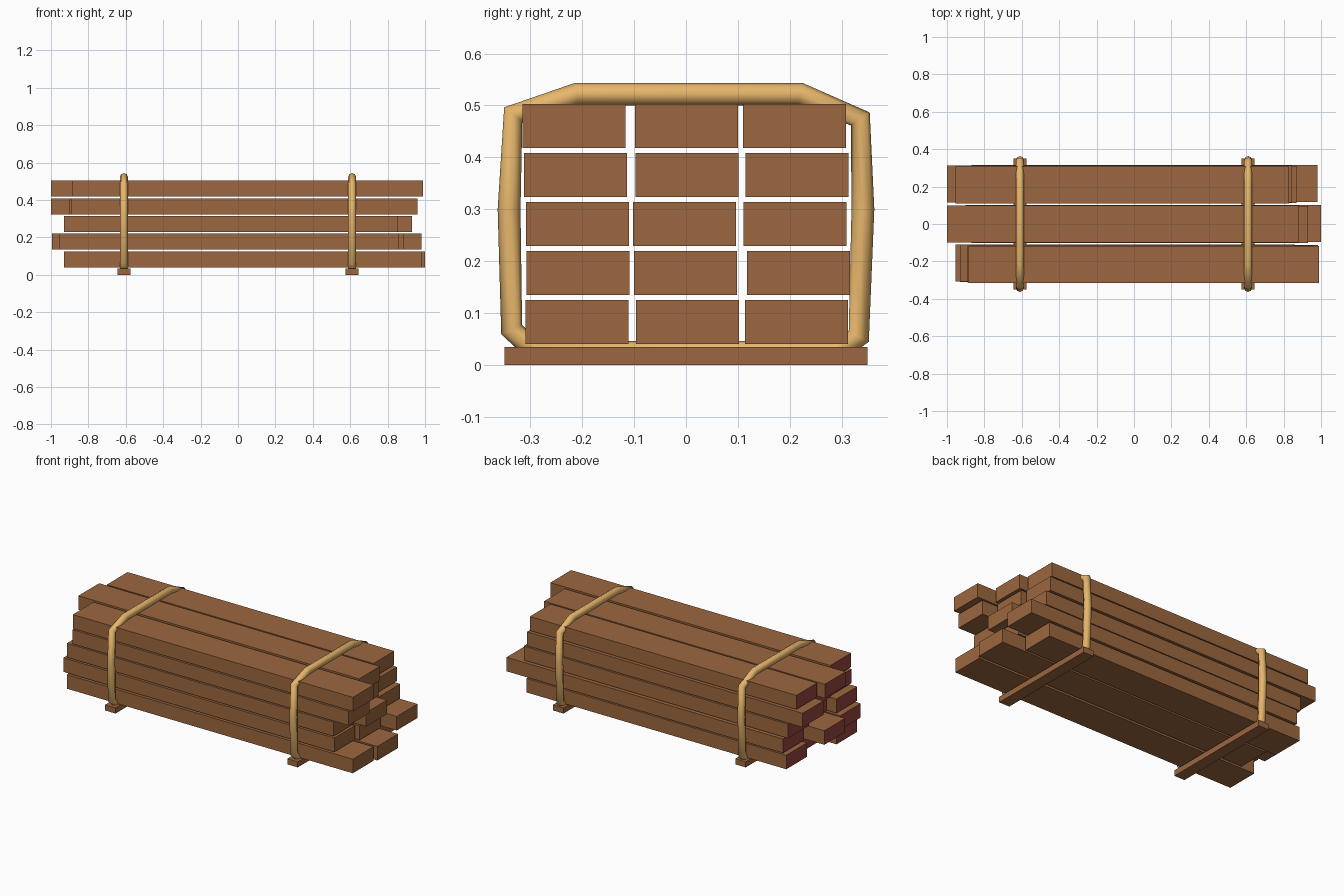
import bpy

if "Cube" in bpy.data.objects:
    bpy.data.objects.remove(bpy.data.objects["Cube"])


def material(name, rgb):
    m = bpy.data.materials.new(name)
    m.diffuse_color = (*rgb, 1)
    m.use_nodes = True
    m.node_tree.nodes["Principled BSDF"].inputs["Base Color"].default_value = m.diffuse_color
    return m


wood = material("wood", (0.33, 0.136, 0.05))
end_paint = material("end_paint", (0.30, 0.058, 0.045))
cord = material("cord", (0.80, 0.47, 0.15))


def box(name, x, y, z, painted=False):
    """Box from (min, max) ranges; optionally painted on its -x end."""
    bpy.ops.mesh.primitive_cube_add(size=1, location=[(r[0] + r[1]) / 2 for r in (x, y, z)])
    ob = bpy.context.object
    ob.name = name
    ob.scale = [r[1] - r[0] for r in (x, y, z)]
    bpy.ops.object.transform_apply(location=False, rotation=False, scale=True)
    ob.data.materials.append(wood)
    if painted:
        ob.data.materials.append(end_paint)
        for f in ob.data.polygons:
            if f.normal.x < -0.9:
                f.material_index = 1
    return ob


# Planks, bottom layer first: (left x, right x, centre y) for front, middle, back
layers = [
    [(-0.93, 0.985, -0.210), (-0.83, 1.00, 0.003), (-0.89, 0.85, 0.213)],
    [(-0.955, 0.86, -0.208), (-0.995, 0.885, -0.001), (-0.87, 0.98, 0.217)],
    [(-0.93, 0.855, -0.209), (-0.87, 0.93, -0.003), (-0.90, 0.87, 0.210)],
    [(-0.89, 0.96, -0.213), (-0.90, 0.87, 0.002), (-1.00, 0.845, 0.214)],
    [(-0.885, 0.99, -0.216), (-1.00, 0.88, 0.001), (-0.955, 0.83, 0.209)],
]
for i, layer in enumerate(layers):
    z = 0.040 + i * 0.0945
    for column, (x0, x1, y) in zip(("front", "middle", "back"), layer):
        box(f"{column}_plank_{i + 1}", (x0, x1), (y - 0.099, y + 0.099), (z, z + 0.085), True)

# Strap centre line in the y-z plane
strap = [(-0.333, 0.483), (-0.21, 0.522), (0.22, 0.522), (0.336, 0.474), (0.341, 0.30),
         (0.333, 0.055), (0.29, 0.025), (-0.29, 0.025), (-0.336, 0.068), (-0.341, 0.30)]

for side, x in (("left", -0.61), ("right", 0.61)):
    # Bearer under the stack
    box(f"{side}_bearer", (x - 0.035, x + 0.035), (-0.35, 0.35), (0, 0.034))
    # Strap tied round the stack
    curve = bpy.data.curves.new(f"{side}_strap", 'CURVE')
    curve.dimensions = '3D'
    curve.bevel_depth = 0.022
    curve.bevel_resolution = 2
    spline = curve.splines.new('POLY')
    spline.points.add(len(strap) - 1)
    for p, (y, z) in zip(spline.points, strap):
        p.co = (x, y, z, 1)
    spline.use_cyclic_u = True
    spline.use_smooth = True
    curve.materials.append(cord)
    ob = bpy.data.objects.new(f"{side}_strap", curve)
    bpy.context.collection.objects.link(ob)
    bpy.ops.object.select_all(action='DESELECT')
    ob.select_set(True)
    bpy.context.view_layer.objects.active = ob
    bpy.ops.object.convert(target='MESH')
    bpy.ops.object.shade_smooth()
